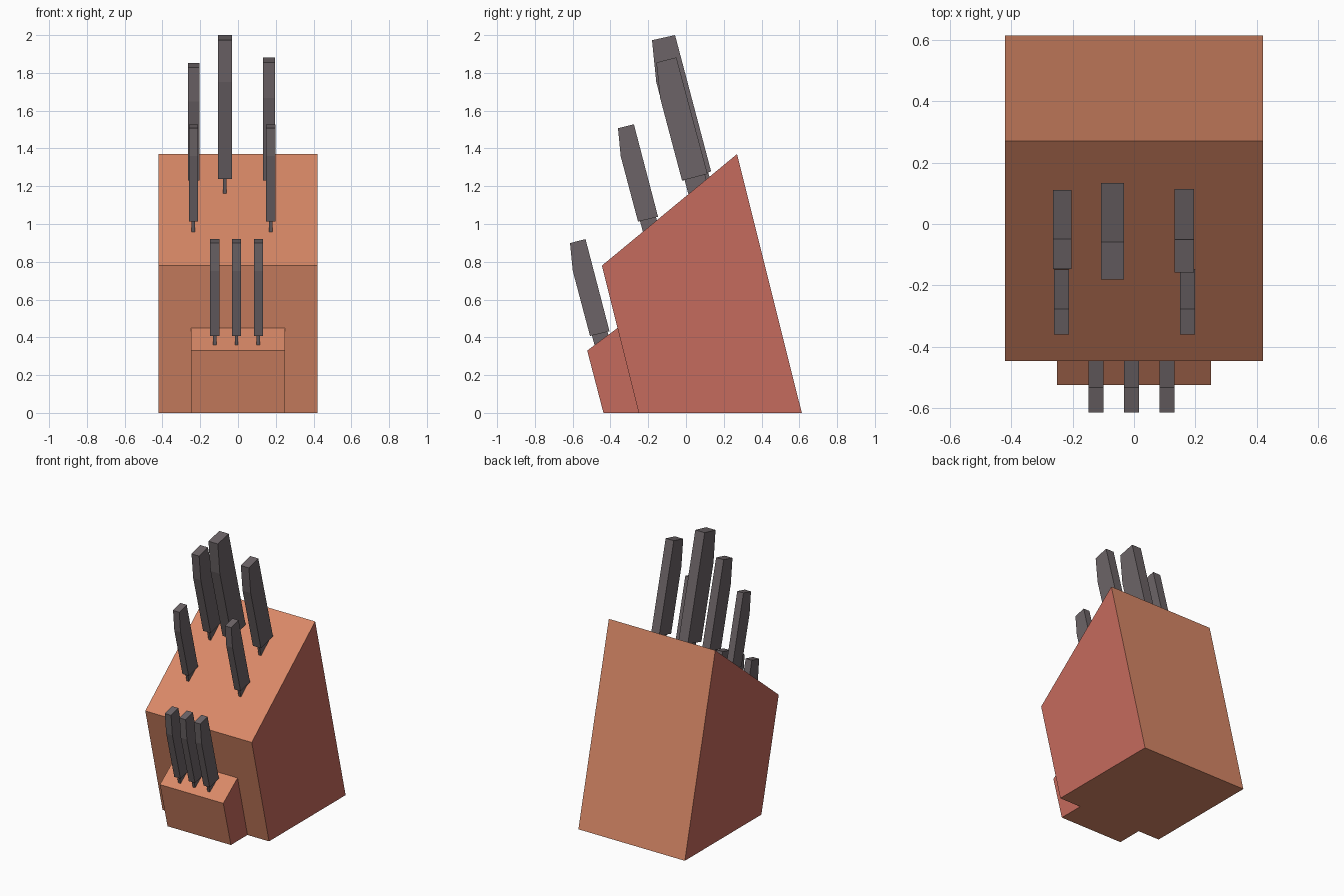
import bpy, bmesh

if "Cube" in bpy.data.objects:
    bpy.data.objects.remove(bpy.data.objects["Cube"])


def material(name, rgb):
    m = bpy.data.materials.new(name)
    m.diffuse_color = (*rgb, 1)
    m.use_nodes = True
    m.node_tree.nodes["Principled BSDF"].inputs["Base Color"].default_value = m.diffuse_color
    return m


WOOD = material("orange_wood", (0.70, 0.25, 0.137))
SIDE = material("reddish_side_wood", (0.56, 0.145, 0.11))
GREY = material("dark_grey", (0.150, 0.127, 0.135))
LEAN = 0.265  # forward shift in y per unit of height


def extrude_profile(name, profile, x0, x1, mats):
    """Extrude a (y, z) profile from x0 to x1; side faces use the last material."""
    bm = bmesh.new()
    face = bm.faces.new([bm.verts.new((x0, y, z)) for y, z in profile])
    ret = bmesh.ops.extrude_face_region(bm, geom=[face])
    for v in ret["geom"]:
        if isinstance(v, bmesh.types.BMVert):
            v.co.x = x1
    bmesh.ops.recalc_face_normals(bm, faces=bm.faces[:])
    for f in bm.faces:
        f.material_index = len(mats) - 1 if abs(f.normal.x) > 0.9 else 0
    mesh = bpy.data.meshes.new(name)
    bm.to_mesh(mesh)
    bm.free()
    for m in mats:
        mesh.materials.append(m)
    ob = bpy.data.objects.new(name, mesh)
    bpy.context.collection.objects.link(ob)
    return ob


# Wooden blocks
extrude_profile("main_block", [(-0.25, 0), (0.613, 0), (0.27, 1.37), (-0.445, 0.78)],
                -0.42, 0.42, [WOOD, SIDE])
extrude_profile("front_block", [(-0.437, 0), (-0.25, 0), (-0.362, 0.45), (-0.523, 0.33)],
                -0.25, 0.25, [WOOD, SIDE])


def knife(name, x, width, front_low, back_low, back_top, front_top):
    """Handle with a bent front edge, plus a thin tang sunk into the block."""
    z_bend = front_top[1] - 0.3 * (front_top[1] - front_low[1])
    bend = (front_low[0] - LEAN * (z_bend - front_low[1]), z_bend)
    extrude_profile(name + "_handle", [front_low, back_low, back_top, front_top, bend],
                    x - width / 2, x + width / 2, [GREY])
    # Tang
    dy, dz = back_low[0] - front_low[0], back_low[1] - front_low[1]
    a = (front_low[0] + 0.1 * dy, front_low[1] + 0.1 * dz)
    b = (front_low[0] + 0.9 * dy, front_low[1] + 0.9 * dz)
    drop = 0.14
    low = [(p[0] + LEAN * drop, p[1] - drop) for p in (a, b)]
    extrude_profile(name + "_tang", [low[0], low[1], b, a], x - 0.009, x + 0.009, [GREY])


# Large knives in the back row
knife("chef_knife", -0.07, 0.074, (-0.021, 1.237), (0.133, 1.278), (-0.058, 2.0), (-0.18, 1.973))
knife("carving_knife", 0.164, 0.064, (-0.021, 1.23), (0.114, 1.265), (-0.051, 1.882), (-0.157, 1.855))
knife("bread_knife", -0.234, 0.06, (-0.017, 1.23), (0.11, 1.262), (-0.048, 1.853), (-0.147, 1.828))

# Medium knives
for side, x in (("left", -0.236), ("right", 0.174)):
    knife("utility_knife_" + side, x, 0.049,
          (-0.254, 1.013), (-0.148, 1.038), (-0.276, 1.528), (-0.36, 1.507))

# Small knives in the front block
for i, x in enumerate((-0.123, -0.008, 0.108)):
    knife(f"steak_knife_{i + 1}", x, 0.049,
          (-0.508, 0.407), (-0.405, 0.432), (-0.532, 0.92), (-0.614, 0.899))
